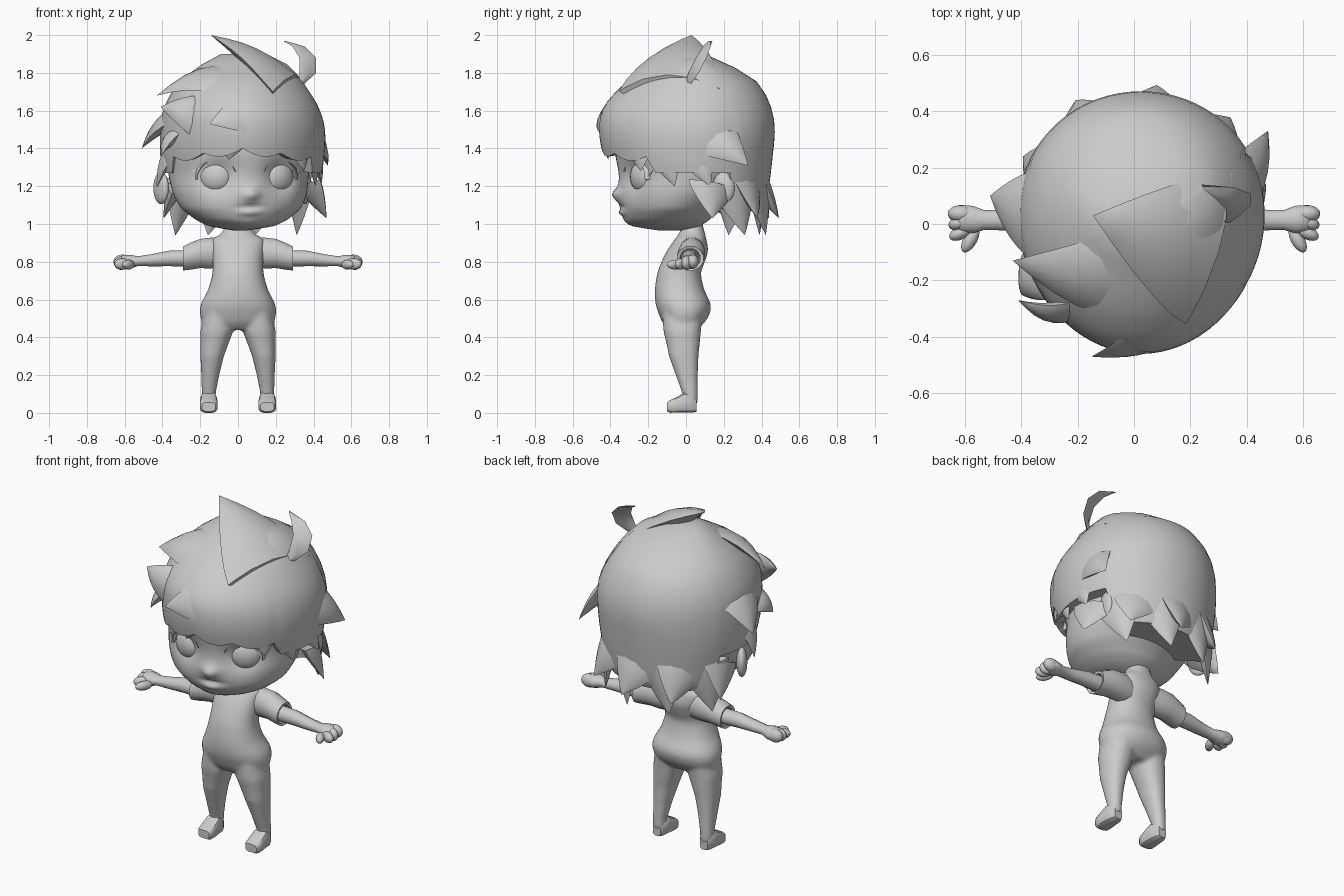
import bpy, bmesh, math
from math import sin, cos, pi, radians
from mathutils import Vector, Matrix

if "Cube" in bpy.data.objects:
    bpy.data.objects.remove(bpy.data.objects["Cube"])

GREY = (0.6, 0.6, 0.6, 1)
clay = bpy.data.materials.new("plain_grey")
clay.use_nodes = True
clay.diffuse_color = GREY
clay.node_tree.nodes["Principled BSDF"].inputs["Base Color"].default_value = GREY

HEAD_TURN = Matrix.Rotation(radians(10.5), 4, 'Z')
HEAD_MID = Vector((0, 0, 1.42))


def loft(name, rings, angle=50, mirror=False, turn=None):
    """Skin a list of equal-length point rings and cap both ends."""
    bm = bmesh.new()
    loops = [[bm.verts.new(p) for p in ring] for ring in rings]
    for a, b in zip(loops, loops[1:]):
        for i in range(len(a)):
            j = (i + 1) % len(a)
            bm.faces.new((a[i], a[j], b[j], b[i]))
    bm.faces.new(loops[0])
    bm.faces.new(loops[-1])
    bmesh.ops.remove_doubles(bm, verts=bm.verts, dist=0.0005)
    if mirror:
        twin = bmesh.ops.duplicate(bm, geom=bm.verts[:] + bm.edges[:] + bm.faces[:])["geom"]
        for v in twin:
            if isinstance(v, bmesh.types.BMVert):
                v.co.x = -v.co.x
    bmesh.ops.recalc_face_normals(bm, faces=bm.faces)
    if turn:
        bm.transform(turn)
    mesh = bpy.data.meshes.new(name)
    bm.to_mesh(mesh)
    bm.free()
    mesh.materials.append(clay)
    obj = bpy.data.objects.new(name, mesh)
    bpy.context.collection.objects.link(obj)
    bpy.ops.object.select_all(action='DESELECT')
    obj.select_set(True)
    bpy.context.view_layer.objects.active = obj
    bpy.ops.object.shade_smooth_by_angle(angle=radians(angle))
    return obj


def oval(axis, pos, a, b, ra, rb, n=12, power=1.0):
    """Ring of n points across an axis; power under 1 makes it boxier."""
    pts = []
    for i in range(n):
        t = 2 * pi * (i + 0.5) / n
        u = a + ra * math.copysign(abs(cos(t)) ** power, cos(t))
        v = b + rb * math.copysign(abs(sin(t)) ** power, sin(t))
        p = [u, v]
        p.insert("xyz".index(axis), pos)
        pts.append(Vector(p))
    return pts


def sample(table, z):
    """Smoothly interpolate table rows keyed by their first value."""
    i = 0
    while i < len(table) - 2 and z > table[i + 1][0]:
        i += 1
    a, b = table[i], table[i + 1]
    before, after = table[max(i - 1, 0)], table[min(i + 2, len(table) - 1)]
    t = min(max((z - a[0]) / (b[0] - a[0]), 0), 1)
    return [0.5 * (2 * q + (r - p) * t + (2 * p - 5 * q + 4 * r - s) * t * t
                   + (3 * q - p - 3 * r + s) * t ** 3)
            for p, q, r, s in zip(before[1:], a[1:], b[1:], after[1:])]


def ellipsoid(name, centre, size, turn=None, mirror=False, spin=0):
    rings = []
    for k in range(13):
        t = pi * k / 12
        rings.append([Matrix.Rotation(spin, 3, 'Z') @ p + Vector(centre) for p in
                      oval('z', -size[2] * cos(t), 0, 0, size[0] * sin(t), size[1] * sin(t), 20)])
    return loft(name, rings, 60, mirror, turn)


# Trouser legs and torso, fused into one smooth skin
legs = [(.54, .1, -.018, .08, .11), (.43, .113, -.02, .088, .1), (.36, .126, -.015, .074, .088),
        (.3, .137, -.012, .063, .079), (.2, .147, .004, .048, .059), (.1, .155, .022, .037, .041),
        (.05, .155, .022, .037, .04)]
leg_pair = loft("legs", [oval('z', z, x, y, rx, ry, 16, .9) for z, x, y, rx, ry in legs], 35, True)
torso = [(.44, .14, -.09, .055), (.47, .185, -.12, .09), (.51, .2, -.14, .12), (.57, .198, -.16, .132),
         (.65, .16, -.165, .098), (.74, .136, -.152, .08), (.8, .135, -.13, .1), (.86, .14, -.1, .117),
         (.92, .14, -.06, .108), (.95, .085, -.035, .1), (1.02, .065, -.02, .085)]
spine = [.44 + .02 * k for k in range(30)]
body = loft("body", [oval('z', z, 0, (f + b) / 2, w, (b - f) / 2, 32, .92)
                     for z, (w, f, b) in ((z, sample(torso, z)) for z in spine)])
leg_pair.select_set(True)
bpy.ops.object.join()
skin = body.modifiers.new("fuse", 'REMESH')
skin.mode = 'VOXEL'
skin.voxel_size = .01
skin.use_smooth_shade = True
ease = body.modifiers.new("ease", 'SMOOTH')
ease.iterations = 8

# Boxy shoes
shoes = [(.055, .04, .025, .035), (.03, .05, .04, .05), (-.01, .054, .045, .054),
         (-.05, .042, .048, .042), (-.085, .034, .046, .034), (-.1, .032, .036, .024)]
loft("shoes", [oval('y', y, .155, z, rx, rz, 12, .6) for y, z, rx, rz in shoes], 35, True)

# Short sleeves with recessed cuffs, bare arms and hands
sleeves = [(.06, .03, .845, .06, .08), (.14, .032, .846, .07, .085), (.2, .03, .844, .073, .08),
           (.25, .025, .83, .072, .074), (.29, .022, .818, .072, .066), (.285, .022, .818, .055, .052),
           (.25, .022, .818, .05, .05)]
loft("sleeves", [oval('x', x, y, z, ry, rz) for x, y, z, ry, rz in sleeves], 45, True)
arms = [(.22, .022, .818, .048, .046), (.36, .018, .818, .043, .043), (.46, .014, .808, .038, .033),
        (.53, .014, .803, .036, .027), (.57, .016, .8, .05, .038), (.61, .018, .798, .05, .038),
        (.63, .02, .797, .035, .025)]
loft("arms", [oval('x', x, y, z, ry, rz) for x, y, z, ry, rz in arms], 60, True)
for name, centre, size, spin in (("outer_fingers", (.612, .036, .8), (.048, .031, .038), 0),
                                 ("middle_fingers", (.618, .004, .793), (.04, .026, .036), -.3),
                                 ("index_fingers", (.612, -.03, .788), (.046, .024, .03), -.45),
                                 ("thumbs", (.58, -.056, .785), (.05, .024, .026), -1.05)):
    ellipsoid(name, centre, size, None, True, spin)

# Head: height, half width, front, back
head = [(.965, .03, -.14, .02), (.985, .16, -.27, .07), (1.02, .24, -.325, .12), (1.08, .315, -.35, .17),
        (1.16, .355, -.362, .25), (1.26, .372, -.36, .32), (1.4, .385, -.375, .36),
        (1.6, .34, -.34, .36), (1.72, .2, -.2, .22)]
# Face relief: x, z, spread x, spread z, depth
relief = [(0, 1.155, .035, .035, .042), (0, 1.09, .055, .01, -.016), (0, 1.06, .05, .016, .018),
          (0, 1.0, .07, .025, .012), (.165, 1.25, .075, .085, -.045), (-.165, 1.25, .075, .085, -.045)]
rings = []
for k in range(65):
    z = .965 + .755 * k / 64
    w, f, b = sample(head, z)
    ring = oval('z', z, 0, (f + b) / 2, w, (b - f) / 2, 72)
    for p in ring:
        if p.y < 0:
            p.y -= sum(d * math.exp(-((p.x - x) / sx) ** 2 - ((z - h) / sz) ** 2)
                       for x, h, sx, sz, d in relief)
    rings.append(ring)
loft("head", rings, 70, False, HEAD_TURN)

# Eyes, lashes and ears follow the turn of the head
ellipsoid("eyes", (.167, -.265, 1.25), (.088, .055, .085), HEAD_TURN, True, .38)
lash = []
for k in range(13):
    t = radians(-5 + 165 * k / 12)
    thick = .004 + .015 * sin(pi * (1 - k / 12) ** .7)
    out = Vector((cos(t), 0, sin(t)))
    c = Vector((.17 + .1 * cos(t), -.288 + .04 * cos(t), 1.245 + .095 * sin(t)))
    lash.append([c - out * thick, c + Vector((0, -.025, 0)), c + out * thick, c + Vector((0, .02, 0))])
loft("eyelashes", lash, 40, True, HEAD_TURN)
tip = Vector((.295, -.235, 1.285))
loft("lash_flicks", [[Vector((.26, -.26, 1.23)), Vector((.24, -.275, 1.29)), Vector((.25, -.22, 1.26))],
                     [tip] * 3], 30, True, HEAD_TURN)
ellipsoid("ears", (.39, .13, 1.19), (.03, .06, .085), HEAD_TURN, True, -.4)

# Hair cap: height, left edge, right edge, front, back
hair = [(1.0, -.31, .36, -.28, .37), (1.1, -.36, .4, -.33, .42), (1.2, -.385, .43, -.38, .44),
        (1.35, -.41, .455, -.435, .458), (1.5, -.41, .46, -.46, .47), (1.62, -.39, .425, -.435, .45),
        (1.75, -.315, .345, -.32, .38), (1.84, -.2, .27, -.18, .24), (1.9, -.09, .15, -.07, .1)]


def hem(t):
    """Lower hair edge: high over the face and ears, low at the nape."""
    front = -sin(t)
    if front > .45:
        return 1.4 - .05 * abs(cos(t)) - .03 * abs(sin(6 * t))
    if front > -.5:
        return 1.27
    return 1.07


def scalp(t, z):
    left, right, front, back = sample(hair, z)
    egg = 1 + .06 * sin(t)
    return Vector(((left + right) / 2 + (right - left) / 2 * cos(t) * egg,
                   (front + back) / 2 + (back - front) / 2 * sin(t), z))


SEG = 72
rings = []
for k in range(19):
    f = sin(pi / 2 * k / 18)
    rings.append([scalp(t, 1.9 + (hem(t) - 1.9) * f) for t in (2 * pi * i / SEG for i in range(SEG))])
rings.append([Vector((p.x * .84, p.y * .84, p.z + .01)) for p in rings[-1]])
rings.append([Vector((p.x * .6, p.y * .4, p.z + .02)) for p in rings[-1]])
rings.append([Vector((p.x * .3, p.y * .3, 1.45)) for p in rings[-1]])
loft("hair_cap", rings, 50)


def lock(name, base, tip, width, thick=.045, bow=.03, sink=1.0):
    """Tapering tuft with a lens section, rising out of the hair and bowed outward."""
    base, tip = Vector(base), Vector(tip)
    along = (tip - base).normalized()
    out = base - HEAD_MID
    out = (out - along * out.dot(along)).normalized()
    side = along.cross(out)
    rings = []
    for k in range(7):
        f = k / 6
        s = 1 - f ** 1.4
        c = base.lerp(tip, f) + out * (bow * sin(pi * f) - thick * sink * (1 - f))
        rings.append([c + side * width * s / 2 * cos(a) + out * thick * s * sin(a) * abs(sin(a))
                      for a in (2 * pi * i / 12 for i in range(12))])
    return loft(name, rings, 60)


# Crown flap, sweeping side tufts, temple tufts and forelock: base, tip, width, thickness, bow
tufts = {
    "crown_flap": ((.3, -.1, 1.79), (-.145, .03, 2.0), .56, .09, .03),
    "right_swoop": ((.04, -.2, 1.8), (-.43, -.13, 1.68), .4, .06, .06),
    "right_temple_tuft": ((-.2, -.34, 1.58), (-.41, -.27, 1.62), .24, .05, .03),
    "right_side_tuft": ((-.35, .03, 1.62), (-.51, .1, 1.4), .36, .06, .02),
    "right_cheek_tuft": ((-.35, -.17, 1.5), (-.4, -.25, 1.37), .24, .05, .02),
    "right_ear_tuft": ((-.39, -.06, 1.4), (-.43, -.03, 1.19), .2, .04, .01),
    "left_side_tuft": ((.41, .1, 1.52), (.475, .33, 1.31), .3, .06, .02),
    "left_ear_tuft": ((.43, .04, 1.4), (.44, .13, 1.2), .2, .04, .01),
    "left_cheek_tuft": ((.41, -.13, 1.42), (.41, -.06, 1.2), .22, .04, .01),
    "left_temple_tuft": ((.33, -.25, 1.45), (.35, -.24, 1.28), .22, .04, .01),
    "forelock": ((.06, -.43, 1.6), (-.15, -.47, 1.53), .24, .03, .01),
    "fringe_point": ((-.03, -.44, 1.47), (-.05, -.41, 1.34), .2, .03, .01),
}
for name, shape in tufts.items():
    lock(name, *shape)

# Flicked tips around the nape
for i in range(9):
    t = radians(18 + 18 * i)
    low = i % 2
    root = scalp(t, 1.22)
    end = scalp(t + (.14 if low else -.12), 1.1) * (1.02 if low else 1.18)
    end.z = .94 if low else 1.03
    lock("nape_lock_%d" % (i + 1), root, end, .27, .05, .0)

# Curled stray strand
path = [(.31, .0, 1.72, .02), (.37, .04, 1.8, .055), (.37, .08, 1.88, .055),
        (.32, .11, 1.94, .04), (.245, .13, 1.97, .002)]
strand = []
for x, y, z, w in path:
    c, wide, flat = Vector((x, y, z)), Vector((w * .8, w * .5, 0)), Vector((.006, -.01, 0))
    strand.append([c + wide, c + flat, c - wide, c - flat])
loft("stray_strand", strand, 40)
